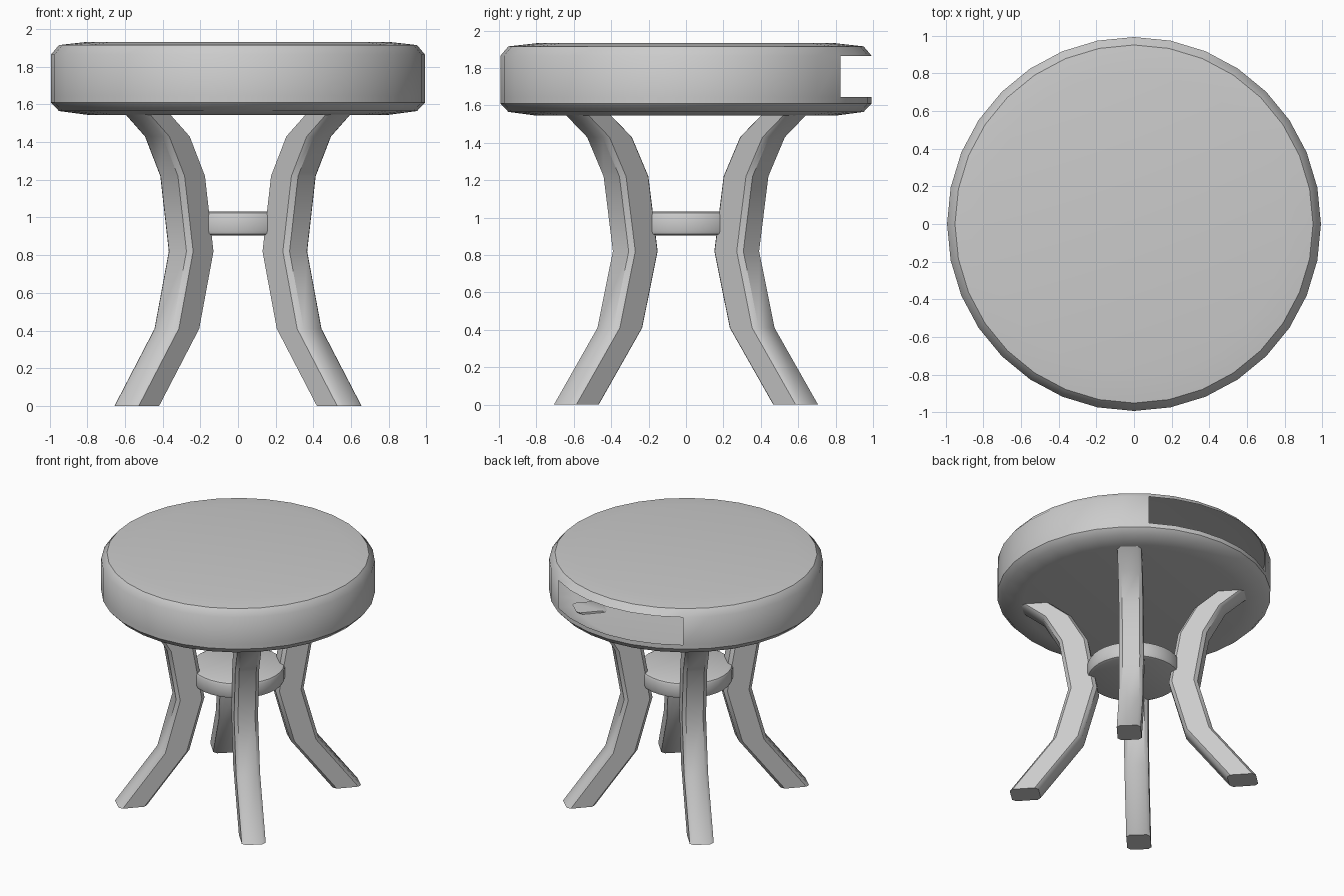
import bpy, bmesh
from math import sin, cos, pi, radians

if "Cube" in bpy.data.objects:
    bpy.data.objects.remove(bpy.data.objects["Cube"])


def finish(name, bm, angle=40):
    bmesh.ops.recalc_face_normals(bm, faces=bm.faces)
    me = bpy.data.meshes.new(name)
    bm.to_mesh(me)
    bm.free()
    ob = bpy.data.objects.new(name, me)
    bpy.context.collection.objects.link(ob)
    bpy.ops.object.select_all(action='DESELECT')
    ob.select_set(True)
    bpy.context.view_layer.objects.active = ob
    bpy.ops.object.shade_smooth_by_angle(angle=radians(angle))
    return ob


def loft(rings, skip=lambda level, seg: False):
    """Join rings of points with quads and cap both ends."""
    bm = bmesh.new()
    loops = [[bm.verts.new(p) for p in ring] for ring in rings]
    n = len(loops[0])
    for level, (a, b) in enumerate(zip(loops, loops[1:])):
        for i in range(n):
            if not skip(level, i):
                j = (i + 1) % n
                bm.faces.new((a[i], a[j], b[j], b[i]))
    bm.faces.new(loops[0][::-1])
    bm.faces.new(loops[-1])
    return bm


def turned(profile, sides):
    return [[(r * cos(2 * pi * i / sides), r * sin(2 * pi * i / sides), z)
             for i in range(sides)] for r, z in profile]


# Round cushioned seat, with an opening in the rear side band
seat_profile = [(.80, 1.545), (.95, 1.565), (.992, 1.61), (.992, 1.645),
                (.992, 1.865), (.95, 1.915), (.80, 1.932)]
finish("seat", loft(turned(seat_profile, 32),
                    lambda level, seg: level == 3 and 5 <= seg <= 10))

# Small round shelf tying the legs together
shelf_profile = [(.315, .905), (.333, .912), (.34, .93),
                 (.34, 1.01), (.333, 1.025), (.315, 1.032)]
finish("shelf", loft(turned(shelf_profile, 32)))

# Curved legs: chamfered section swept along a bowed radial path
D, W, C = .105, .0875, .025
section = [(D, -W + C), (D, W - C), (D - C, W), (-D + C, W),
           (-D, W - C), (-D, -W + C), (-D + C, -W), (D - C, -W)]
path = [(.795, 0), (.48, .41), (.368, .82), (.435, 1.22), (.555, 1.43), (.725, 1.56)]
legs = {"back_right_leg": 47.5, "back_left_leg": 132.5,
        "front_left_leg": 227.5, "front_right_leg": 312.5}
for name, deg in legs.items():
    c, s = cos(radians(deg)), sin(radians(deg))
    rings = [[((r + u) * c - v * s, (r + u) * s + v * c, z) for u, v in section]
             for r, z in path]
    finish(name, loft(rings))
